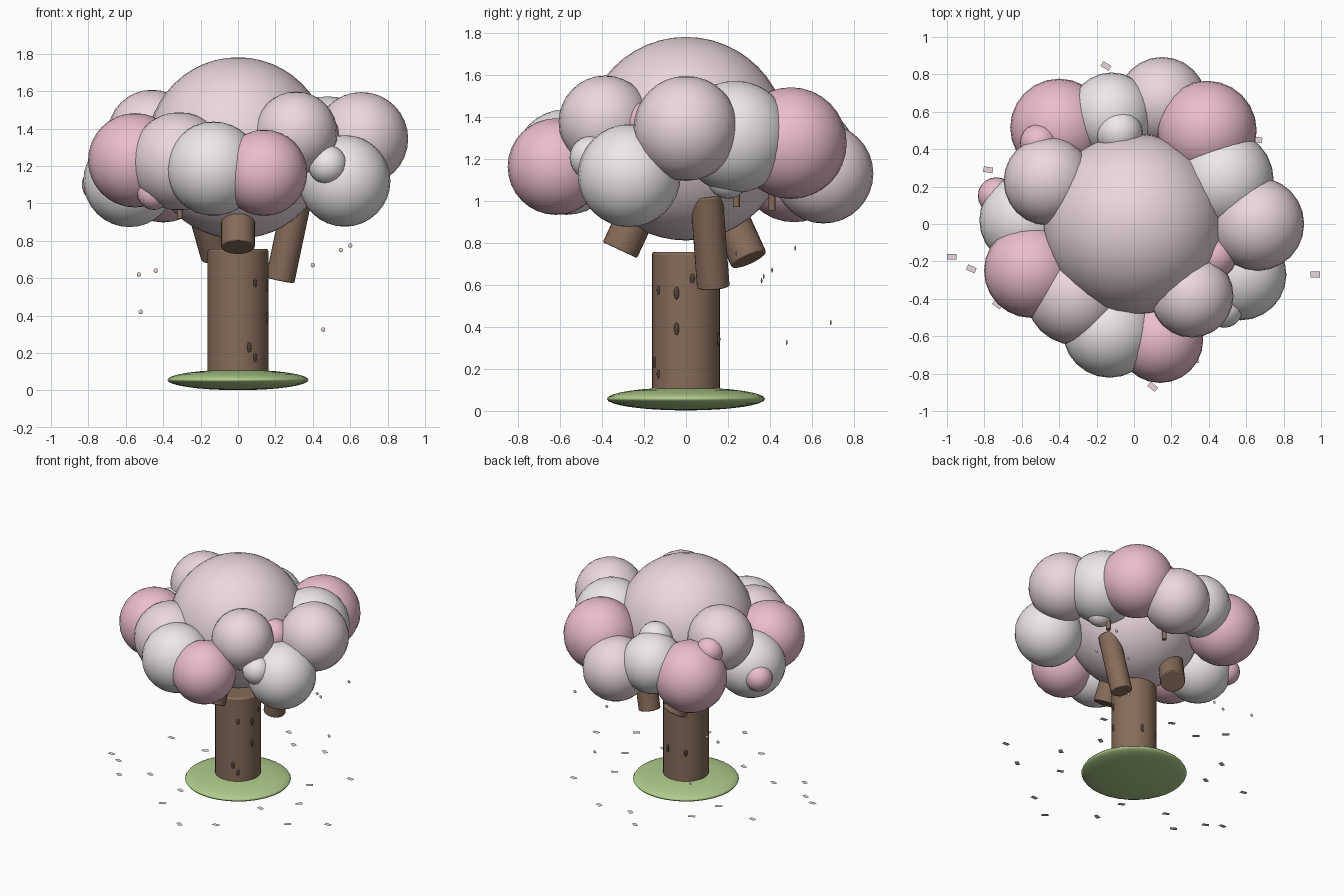
import bpy, math, random
from mathutils import Vector

if "Cube" in bpy.data.objects:
    bpy.data.objects.remove(bpy.data.objects["Cube"])

random.seed(4)

def mat(name, r, g, b):
    m = bpy.data.materials.new(name)
    m.diffuse_color = (r, g, b, 1)
    m.use_nodes = True
    m.node_tree.nodes["Principled BSDF"].inputs["Base Color"].default_value = m.diffuse_color
    return m

BLUSH = mat("blush", .83, .68, .73)
PINK = mat("pink", .83, .51, .61)
WHITE = mat("white", .85, .81, .82)
WOOD = mat("wood", .24, .15, .10)
DARK = mat("dark_bark", .08, .053, .04)
GRASS = mat("grass", .43, .61, .26)

def finish(name, material):
    o = bpy.context.object
    o.name = name
    o.data.materials.append(material)
    bpy.ops.object.shade_smooth_by_angle(angle=math.radians(40))
    return o

def ball(name, loc, size, material, seg=24, rings=16):
    bpy.ops.mesh.primitive_uv_sphere_add(segments=seg, ring_count=rings, radius=1, location=loc)
    o = bpy.context.object
    o.scale = size if isinstance(size, tuple) else (size,) * 3
    return finish(name, material)

def rod(name, a, b, r, material, seg=24, bevel=0.0):
    a, b = Vector(a), Vector(b)
    bpy.ops.mesh.primitive_cylinder_add(vertices=seg, radius=r, depth=(b - a).length, location=(a + b) / 2)
    o = bpy.context.object
    o.rotation_euler = (b - a).to_track_quat('Z', 'Y').to_euler()
    if bevel:
        m = o.modifiers.new("bevel", 'BEVEL')
        m.width = bevel
        m.segments = 2
    return finish(name, material)

# Grass mound and trunk
ball("grass_mound", (0, 0, .056), (.377, .377, .055), GRASS, 32, 16)
rod("trunk", (0, 0, .06), (0, 0, .757), .162, WOOD, 32, .012)

# Stub branches reaching into the crown
for start, way, r in [
    ((.225, .13, .59), (.20, -.07, .95), .078),
    ((-.11, .30, .72), (-.25, -.40, .88), .09),
    ((0, -.315, .765), (0, .42, .90), .09),
]:
    a = Vector(start)
    rod("branch", a, a + Vector(way).normalized() * .45, r, WOOD, 24, .006)

# Twigs under the blossom
for x, y, z in [(.44, .24, .97), (.06, .41, .955), (-.31, -.35, .92)]:
    rod("twig", (x, y, z), (x, y, z + .16), .017, WOOD, 10)

# Bark marks
for x, y, z in [
    (.09, -.13, .575), (.155, -.045, .56), (.155, -.045, .39), (.155, .03, .63),
    (.06, -.148, .23), (.09, -.13, .175), (.05, .155, .34), (-.09, .132, .33),
]:
    o = ball("bark_mark", (x, y, z), (.008, .013, .03), DARK, 12, 8)
    o.rotation_euler.z = math.atan2(y, x)

# Crown: core, ring of large puffs, small tufts
ball("crown_core", (0, 0, 1.296), .485, BLUSH, 32, 24)
for x, y, z, r, m in [
    (.66, 0, 1.345, .25, BLUSH), (.57, -.27, 1.12, .245, WHITE),
    (.31, -.385, 1.375, .222, BLUSH), (.14, -.62, 1.163, .23, PINK),
    (-.13, -.57, 1.185, .252, WHITE), (-.315, -.385, 1.225, .262, BLUSH),
    (-.55, -.25, 1.23, .252, PINK), (-.58, .02, 1.12, .247, WHITE),
    (-.46, .23, 1.37, .237, BLUSH), (-.40, .515, 1.16, .262, PINK),
    (-.12, .585, 1.22, .225, WHITE), (.15, .655, 1.13, .238, BLUSH),
    (.39, .50, 1.275, .266, PINK), (.48, .235, 1.305, .267, WHITE),
]:
    ball("blossom_puff", (x, y, z), r, m)
for x, y, z, r, m in [
    (.48, -.45, 1.205, .105, WHITE), (-.08, .49, 1.36, .125, WHITE),
    (.48, .20, 1.11, .10, WHITE), (.43, -.17, 1.36, .12, PINK),
    (-.51, .435, 1.36, .10, PINK), (-.735, .15, 1.10, .10, PINK),
    (-.45, -.41, 1.055, .09, PINK),
]:
    ball("blossom_tuft", (x, y, z), r, m, 20, 12)

# Drifting petals
for x, y, z in [
    (.455, .48, .325), (-.52, .69, .42), (.40, .41, .67), (-.44, .37, .64),
    (-.53, .36, .62), (.55, .24, .75), (.60, .52, .775),
]:
    ball("drifting_petal", (x, y, z), (.012, .004, .012), BLUSH, 10, 6)

# Fallen petals
for x, y in [
    (-.975, -.175), (-.87, -.24), (-.73, -.43), (-.78, .29), (-.15, .845),
    (.97, -.27), (.10, -.87), (.66, .45), (.73, -.43), (-.46, .25),
    (-.20, -.65), (-.22, -.40), (.32, -.73), (.42, -.32), (.25, .72),
    (0, .69), (-.55, -.30), (.60, -.10), (.48, .20), (-.40, .50),
]:
    bpy.ops.mesh.primitive_plane_add(size=1, location=(x, y, .055))
    o = bpy.context.object
    o.scale = (.05, .03, 1)
    o.rotation_euler.z = random.uniform(-.8, .8) if abs(x) < .95 else 0
    finish("fallen_petal", BLUSH)
